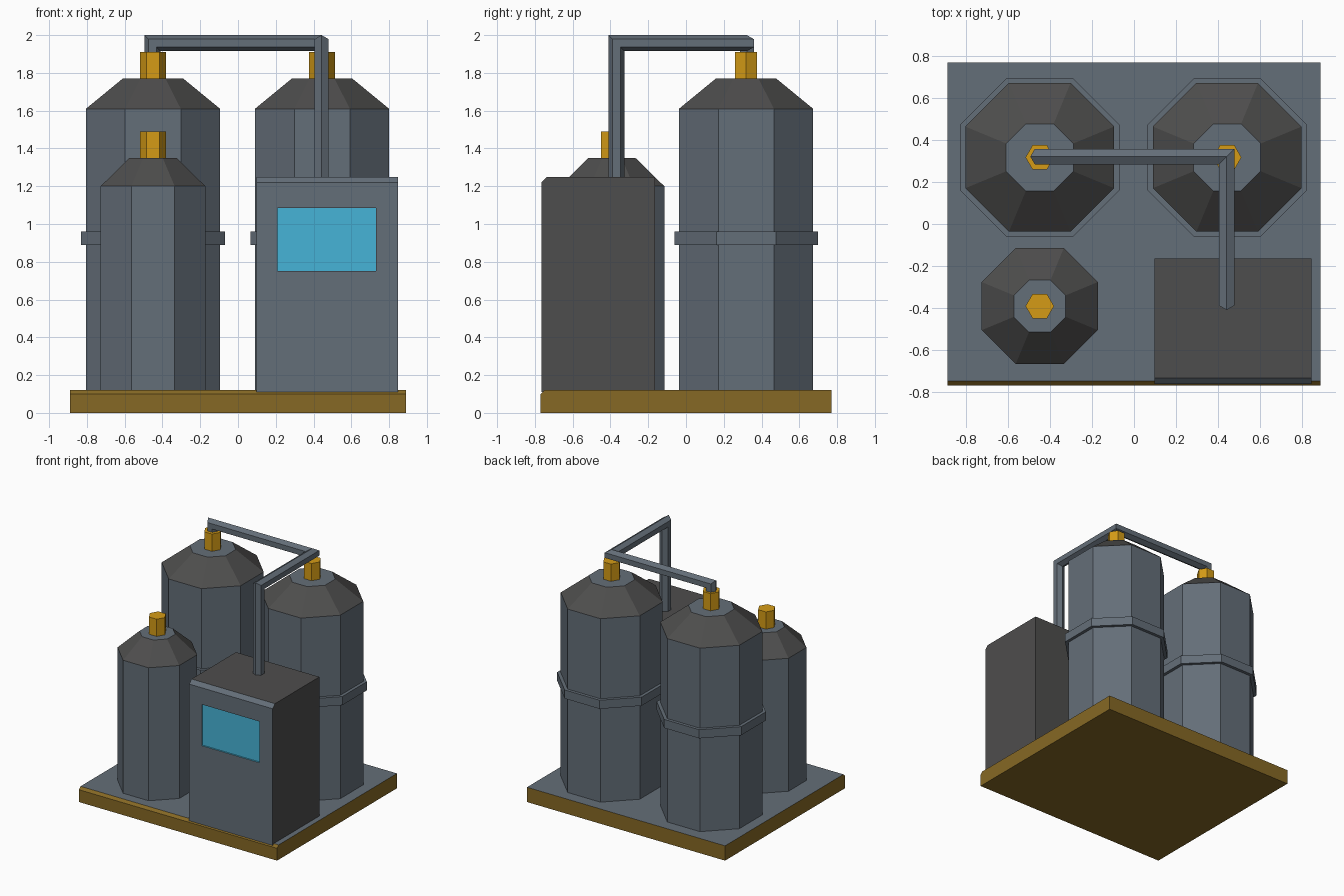
import bpy, bmesh
from math import cos, sin, pi
from mathutils import Vector

if "Cube" in bpy.data.objects:
    bpy.data.objects.remove(bpy.data.objects["Cube"])


def material(name, rgb):
    m = bpy.data.materials.new(name)
    m.use_nodes = True
    m.diffuse_color = (*rgb, 1)
    m.node_tree.nodes["Principled BSDF"].inputs["Base Color"].default_value = (*rgb, 1)
    return m


STEEL = material("steel grey", (0.127, 0.156, 0.188))
DARK = material("dark grey", (0.076, 0.075, 0.074))
BRASS = material("brass orange", (0.66, 0.33, 0.008))
BROWN = material("ochre brown", (0.24, 0.14, 0.018))
BLUE = material("screen blue", (0.061, 0.456, 0.679))


def finish(name, bm, mats):
    bmesh.ops.recalc_face_normals(bm, faces=bm.faces)
    mesh = bpy.data.meshes.new(name)
    bm.to_mesh(mesh)
    bm.free()
    for m in mats:
        mesh.materials.append(m)
    ob = bpy.data.objects.new(name, mesh)
    bpy.context.collection.objects.link(ob)
    return ob


def loft(bm, rings, slots=None):
    """Skin a list of equal rings of points and cap both ends."""
    vs = [[bm.verts.new(p) for p in ring] for ring in rings]
    n = len(vs[0])
    for i in range(len(vs) - 1):
        for j in range(n):
            k = (j + 1) % n
            f = bm.faces.new((vs[i][j], vs[i][k], vs[i + 1][k], vs[i + 1][j]))
            f.material_index = slots[i] if slots else 0
    bm.faces.new(vs[0][::-1])
    bm.faces.new(vs[-1])


def ring(x, y, z, r, n, phase=0.0):
    return [Vector((x + r * cos(2 * pi * j / n + phase),
                    y + r * sin(2 * pi * j / n + phase), z)) for j in range(n)]


def octagon(x, y, z, apothem):
    return ring(x, y, z, apothem / cos(pi / 8), 8, pi / 8)


def side_profile(bm, pts, x0, x1):
    """Extrude a (y, z) outline along x."""
    loft(bm, [[Vector((x, y, z)) for y, z in pts] for x in (x0, x1)])
    bmesh.ops.recalc_face_normals(bm, faces=bm.faces)


def tank(name, x, y, radius, shoulder, neck, top):
    # Body and dark sloping shoulder
    bm = bmesh.new()
    loft(bm, [octagon(x, y, 0.11, radius), octagon(x, y, shoulder, radius),
              octagon(x, y, top, neck)], (0, 1))
    finish(name + "_body", bm, [STEEL, DARK])
    # Hexagonal valve
    bm = bmesh.new()
    loft(bm, [ring(x, y, top - 0.01, 0.068, 6), ring(x, y, top + 0.14, 0.068, 6)])
    finish(name + "_valve", bm, [BRASS])


# Base plate with a bevelled front edge and a grey deck
bm = bmesh.new()
side_profile(bm, [(-0.77, 0), (0.77, 0), (0.77, 0.12), (-0.75, 0.12), (-0.77, 0.1)],
             -0.89, 0.89)
for f in bm.faces:
    f.material_index = int(f.normal.z > 0.9)
finish("base_plate", bm, [BROWN, STEEL])

# Two tall tanks with hoops, and one short tank
for side, x in (("right", -0.45), ("left", 0.445)):
    tank(side + "_tall_tank", x, 0.318, 0.355, 1.61, 0.16, 1.77)
    bm = bmesh.new()
    loft(bm, [octagon(x, 0.318, z, 0.38) for z in (0.89, 0.96)])
    finish(side + "_tank_hoop", bm, [STEEL])
tank("short_tank", -0.45, -0.392, 0.277, 1.2, 0.124, 1.35)

# Control cabinet: grey front, dark elsewhere, recessed screen
bm = bmesh.new()
side_profile(bm, [(-0.765, 0.11), (-0.165, 0.11), (-0.165, 1.25),
                  (-0.735, 1.25), (-0.765, 1.22)], 0.097, 0.847)
for f in bm.faces:
    f.material_index = int(f.normal.y < -0.5)
front = min(bm.faces, key=lambda f: f.normal.y)
mid = front.calc_center_median()
bmesh.ops.inset_individual(bm, faces=[front], thickness=0.1)
for v in front.verts:
    v.co.x = 0.21 if v.co.x < mid.x else 0.73
    v.co.z = 0.75 if v.co.z < mid.z else 1.085
front.material_index = 2
back = bmesh.ops.extrude_discrete_faces(bm, faces=[front])["faces"][0]
for v in back.verts:
    v.co.y += 0.012
finish("control_cabinet", bm, [DARK, STEEL, BLUE])

# Hexagonal pipe swept along a mitred path
path = [Vector(p) for p in ((-0.4525, 0.322, 1.89), (-0.4525, 0.322, 1.9575),
                            (0.4425, 0.322, 1.9575), (0.4425, -0.368, 1.9575),
                            (0.4425, -0.368, 1.24))]
rings = [ring(*path[0], 0.0425, 6)]
for i in range(1, len(path)):
    d = (path[i] - path[i - 1]).normalized()
    nxt = (path[i + 1] - path[i]).normalized() if i + 1 < len(path) else d
    n = d + nxt
    rings.append([v + d * ((path[i] - v).dot(n) / d.dot(n)) for v in rings[-1]])
bm = bmesh.new()
loft(bm, rings)
finish("connecting_pipe", bm, [STEEL])
